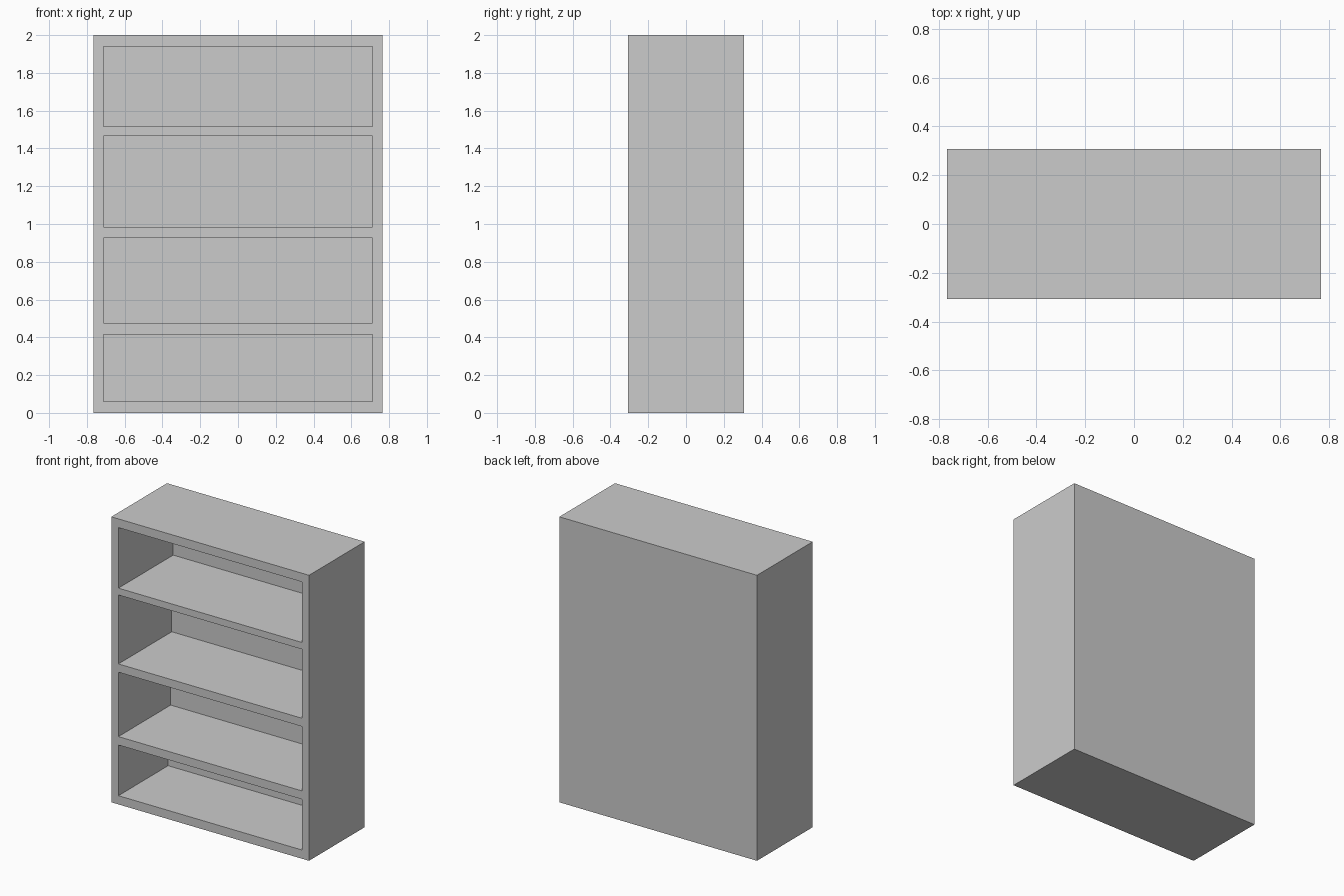
import bpy

if "Cube" in bpy.data.objects:
    bpy.data.objects.remove(bpy.data.objects["Cube"], do_unlink=True)

HALF_W, HALF_D, HEIGHT = 0.766, 0.308, 2.0
OPENING_HALF_W = 0.711
# Each compartment: bottom, top, depth
COMPARTMENTS = [(0.061, 0.416, 0.55), (0.475, 0.926, 0.578),
                (0.984, 1.467, 0.59), (1.515, 1.939, 0.606)]

grey = bpy.data.materials.new("light_grey")
grey.use_nodes = True
grey.diffuse_color = (0.6, 0.6, 0.6, 1)
grey.node_tree.nodes["Principled BSDF"].inputs["Base Color"].default_value = (0.6, 0.6, 0.6, 1)


def box(name, low, high):
    """Axis-aligned box between two corners."""
    centre = [(a + b) / 2 for a, b in zip(low, high)]
    bpy.ops.mesh.primitive_cube_add(size=1, location=centre)
    obj = bpy.context.object
    obj.name = name
    obj.scale = [b - a for a, b in zip(low, high)]
    bpy.ops.object.transform_apply(location=True, rotation=False, scale=True)
    return obj


# Solid bookcase body
body = box("bookcase", (-HALF_W, -HALF_D, 0), (HALF_W, HALF_D, HEIGHT))
body.data.materials.append(grey)

# Carve the open compartments, leaving shelves, sides and back
for bottom, top, depth in COMPARTMENTS:
    cutter = box("compartment_cutter", (-OPENING_HALF_W, -HALF_D - 0.1, bottom),
                 (OPENING_HALF_W, -HALF_D + depth, top))
    cutter.hide_render = True
    cutter.data.materials.append(grey)
    cut = body.modifiers.new("compartment", 'BOOLEAN')
    cut.operation = 'DIFFERENCE'
    cut.solver = 'EXACT'
    cut.object = cutter
    bpy.context.view_layer.objects.active = body
    bpy.ops.object.modifier_apply(modifier=cut.name)
    bpy.data.objects.remove(cutter, do_unlink=True)
